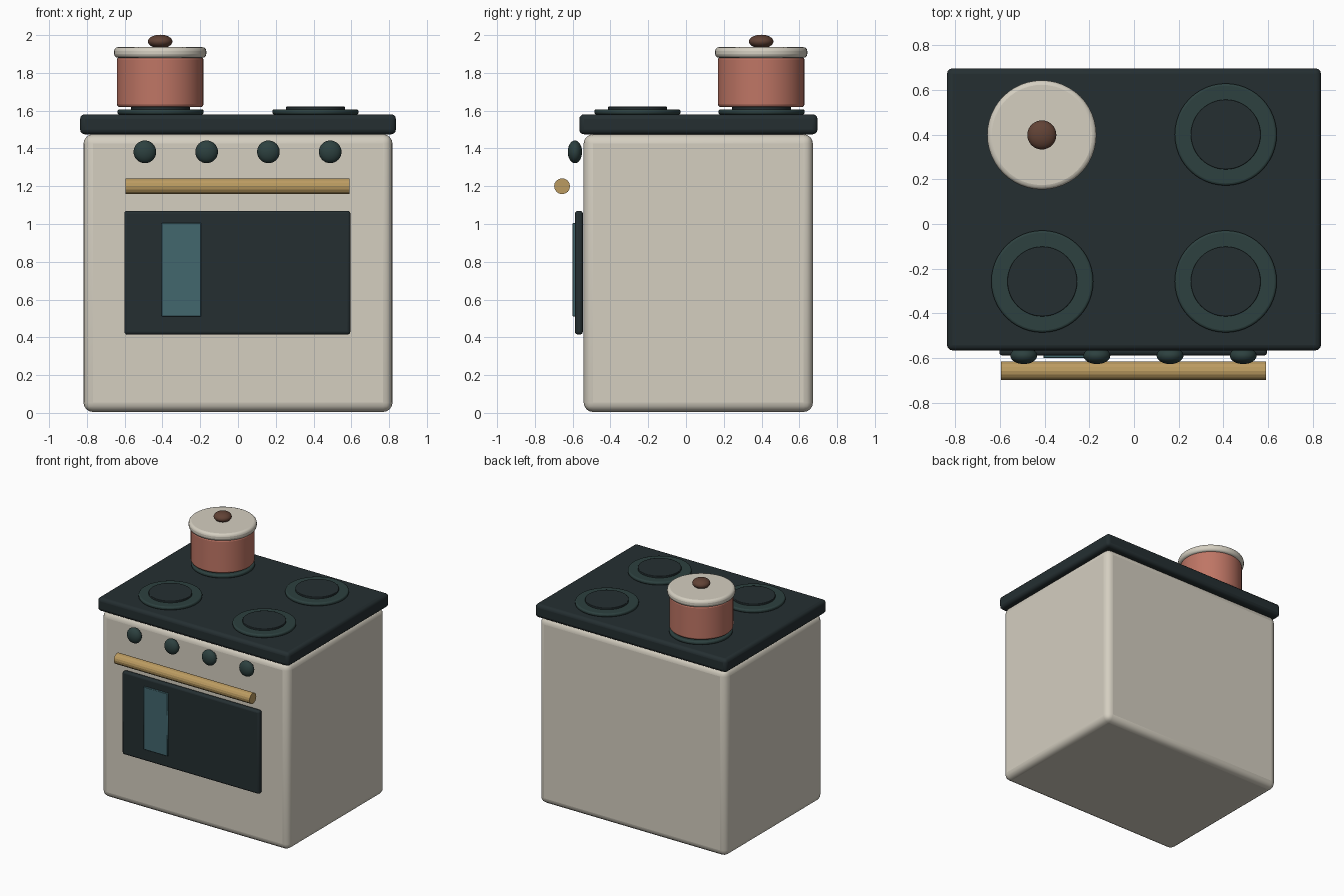
import bpy, math

if "Cube" in bpy.data.objects:
    bpy.data.objects.remove(bpy.data.objects["Cube"])


def material(name, rgb):
    m = bpy.data.materials.new(name)
    m.diffuse_color = (*rgb, 1)
    m.use_nodes = True
    m.node_tree.nodes["Principled BSDF"].inputs["Base Color"].default_value = m.diffuse_color
    return m


CREAM = material("cream enamel", (0.66, 0.62, 0.53))
DARK = material("dark glass", (0.018, 0.028, 0.031))
GREEN = material("dark green", (0.026, 0.052, 0.050))
BLUE = material("window glass", (0.055, 0.135, 0.155))
COPPER = material("copper", (0.52, 0.18, 0.13))
BRASS = material("brass", (0.50, 0.33, 0.12))
BROWN = material("brown wood", (0.12, 0.055, 0.036))


def finish(name, mat, bevel=0.0, segments=3, angle=35):
    ob = bpy.context.object
    ob.name = name
    ob.data.materials.append(mat)
    bpy.ops.object.transform_apply(location=False, rotation=True, scale=True)
    bpy.ops.object.shade_smooth_by_angle(angle=math.radians(angle))
    if bevel:
        mod = ob.modifiers.new("rounded edges", 'BEVEL')
        mod.width = bevel
        mod.segments = segments
        mod.limit_method = 'ANGLE'
        mod.angle_limit = math.radians(40)
    return ob


def box(name, x, y, z, mat, bevel=0.0, segments=3):
    """Box given by its (min, max) range on each axis."""
    bpy.ops.mesh.primitive_cube_add(size=1, location=[(a + b) / 2 for a, b in (x, y, z)])
    bpy.context.object.scale = [b - a for a, b in (x, y, z)]
    return finish(name, mat, bevel, segments)


def disc(name, x, y, z, r, mat, bevel=0.0, sides=48):
    """Upright cylinder with a (min, max) height range."""
    bpy.ops.mesh.primitive_cylinder_add(vertices=sides, radius=r, depth=z[1] - z[0],
                                        location=(x, y, (z[0] + z[1]) / 2))
    return finish(name, mat, bevel)


def ellipsoid(name, loc, radii, mat):
    bpy.ops.mesh.primitive_uv_sphere_add(segments=32, ring_count=16, radius=1, location=loc)
    bpy.context.object.scale = radii
    return finish(name, mat)


# Oven body and cooktop slab
box("oven_body", (-0.818, 0.818), (-0.542, 0.672), (0.005, 1.475), CREAM, 0.05, 4)
box("cooktop", (-0.836, 0.836), (-0.565, 0.696), (1.475, 1.581), DARK, 0.025)

# Oven door with its window
box("oven_door", (-0.602, 0.595), (-0.588, -0.546), (0.415, 1.07), DARK, 0.015)
box("door_window", (-0.405, -0.195), (-0.60, -0.58), (0.51, 1.005), BLUE, 0.003, 1)

# Door handle bar
bpy.ops.mesh.primitive_cylinder_add(vertices=16, radius=0.042, depth=1.185,
                                    location=(-0.003, -0.656, 1.20),
                                    rotation=(0, math.pi / 2, 0))
finish("door_handle", BRASS, angle=20)

# Control knobs
for i in range(4):
    ellipsoid(f"control_knob_{i + 1}", (-0.493 + i * 0.327, -0.588, 1.382),
              (0.06, 0.038, 0.06), GREEN)

# Four burners: ring and raised plate
for x in (-0.41, 0.41):
    for y in (-0.257, 0.4):
        disc("burner_ring", x, y, (1.58, 1.607), 0.228, GREEN, 0.01)
        disc("burner_plate", x, y, (1.60, 1.621), 0.156, DARK, 0.004)

# Pot on the back left burner
PX, PY = -0.412, 0.398
disc("pot", PX, PY, (1.619, 1.885), 0.229, COPPER, 0.015)
disc("pot_lid", PX, PY, (1.88, 1.936), 0.244, CREAM, 0.02)
ellipsoid("lid_knob", (PX, PY, 1.966), (0.065, 0.065, 0.036), BROWN)
